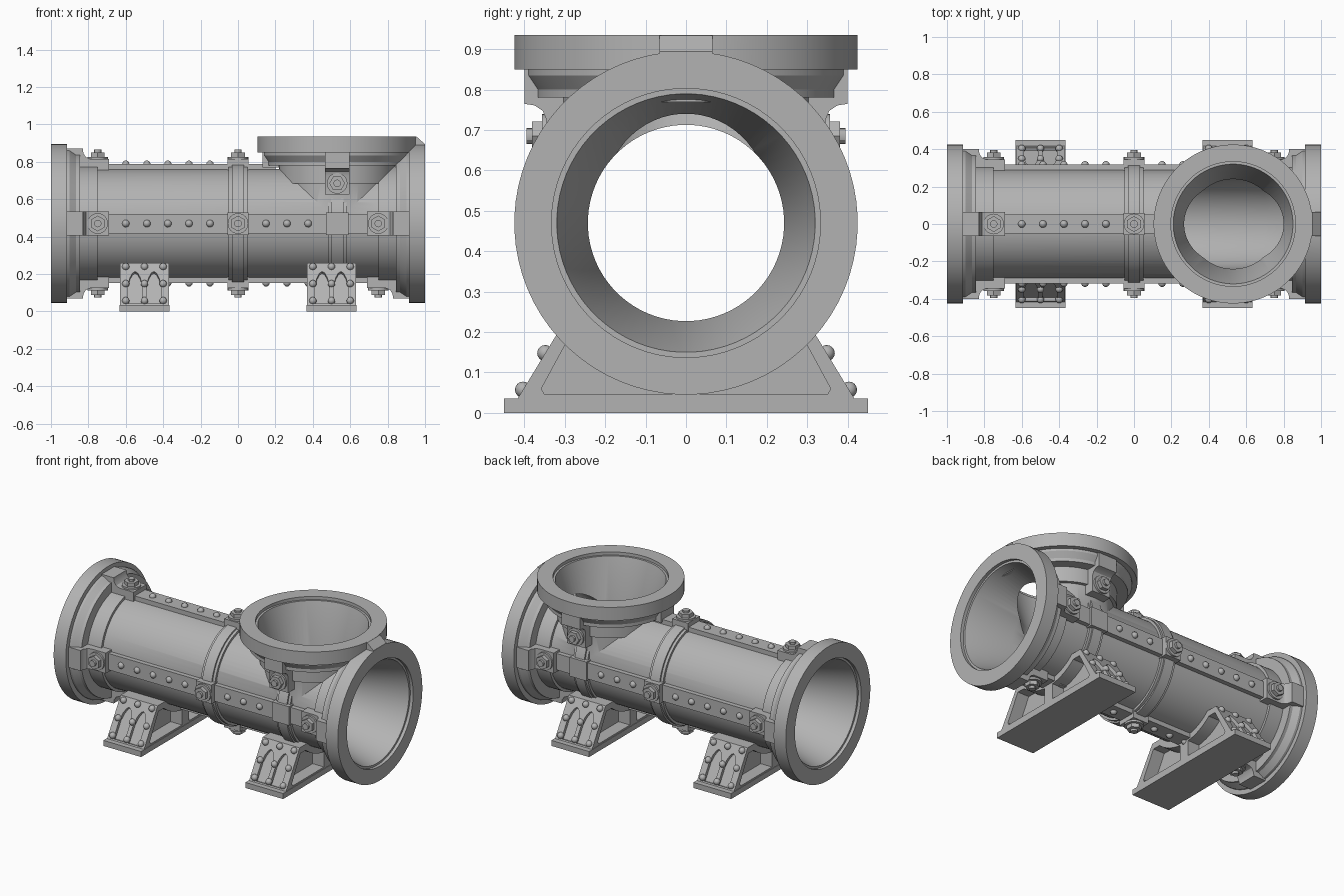
import bpy, bmesh, math
from mathutils import Matrix, Vector

cube = bpy.data.objects.get("Cube")
if cube:
    bpy.data.objects.remove(cube)

metal = bpy.data.materials.new("cast_grey")
metal.use_nodes = True
GREY = (0.45, 0.45, 0.45, 1)
metal.diffuse_color = GREY
metal.node_tree.nodes["Principled BSDF"].inputs["Base Color"].default_value = GREY

X, Y, Z = Vector((1, 0, 0)), Vector((0, 1, 0)), Vector((0, 0, 1))
AXIS = Vector((0, 0, 0.47))
TEE = Vector((0.53, 0, 0))
SIDES = {"front": -Y, "back": Y, "top": Z, "bottom": -Z}


def frame(origin, along, out):
    """Local x follows 'along' and local z follows 'out'."""
    rows = Matrix((along, out.cross(along), out)).transposed()
    return Matrix.Translation(origin) @ rows.to_4x4()


def finish(bm, name):
    bmesh.ops.recalc_face_normals(bm, faces=bm.faces)
    mesh = bpy.data.meshes.new(name)
    bm.to_mesh(mesh)
    bm.free()
    mesh.materials.append(metal)
    ob = bpy.data.objects.new(name, mesh)
    bpy.context.collection.objects.link(ob)
    return ob


def activate(ob):
    bpy.ops.object.select_all(action="DESELECT")
    ob.select_set(True)
    bpy.context.view_layer.objects.active = ob


def boolean(ob, other, operation):
    mod = ob.modifiers.new(operation, "BOOLEAN")
    mod.operation, mod.object, mod.solver = operation, other, "EXACT"
    activate(ob)
    bpy.ops.object.modifier_apply(modifier=mod.name)
    bpy.data.objects.remove(other)


def revolve(bm, profile, matrix, steps=72):
    """Solid of revolution round local x from (x, radius) pairs."""
    rings = []
    for x, r in profile:
        turn = [math.tau * (i + 0.5) / steps for i in range(steps)]
        rings.append([bm.verts.new(matrix @ Vector((x, r * math.cos(t), r * math.sin(t)))) for t in turn])
    for a, b in zip(rings, rings[1:]):
        for i in range(steps):
            j = (i + 1) % steps
            bm.faces.new((a[i], a[j], b[j], b[i]))
    bm.faces.new(rings[0])
    bm.faces.new(rings[-1])


def prism(bm, points, half, matrix):
    """Outline in local x and z, extruded both ways along local y."""
    a, b = [[bm.verts.new(matrix @ Vector((x, s * half, z))) for x, z in points] for s in (-1, 1)]
    bm.faces.new(a)
    bm.faces.new(b)
    for i in range(len(a)):
        j = (i + 1) % len(a)
        bm.faces.new((a[i], a[j], b[j], b[i]))


def box(x0, x1, z0, z1):
    return [(x0, z0), (x1, z0), (x1, z1), (x0, z1)]


def arc(radius, start, end, steps):
    angles = [math.radians(start + (end - start) * i / steps) for i in range(steps + 1)]
    return [(radius * math.cos(t), AXIS.z + radius * math.sin(t)) for t in angles]


def bolt(bm, matrix):
    for r, z0, z1, n in ((0.055, -0.005, 0.012, 24), (0.042, 0.01, 0.036, 6), (0.02, 0.03, 0.05, 12)):
        place = matrix @ Matrix.Translation((0, 0, (z0 + z1) / 2))
        bmesh.ops.create_cone(bm, cap_ends=True, segments=n, radius1=r, radius2=r, depth=z1 - z0, matrix=place)


def rivet(bm, point):
    bmesh.ops.create_uvsphere(bm, u_segments=14, v_segments=8, radius=0.02, matrix=Matrix.Translation(point))


# Stepped flange and bore, measured inward from the pipe's open end
FLANGE = [(0, 0.425), (0.085, 0.425), (0.085, 0.395), (0.1, 0.395), (0.135, 0.372),
          (0.155, 0.372), (0.155, 0.31), (0.25, 0.31), (0.25, 0.293)]
BORE = [(-0.02, 0.333), (0.02, 0.333), (0.02, 0.32), (0.3, 0.243)]
LEFT_END = frame(AXIS - X, X, Z)
TEE_END = frame(TEE + Z * 0.935, -Z, X)


def both_ends(half):
    return half + [(2 - x, r) for x, r in reversed(half)]


def solid(profile, matrix, name):
    bm = bmesh.new()
    revolve(bm, profile, matrix)
    return finish(bm, name)


# Pipe body with its upward branch, then hollowed
body = solid(both_ends(FLANGE), LEFT_END, "pipe_body")
boolean(body, solid(FLANGE[:-1] + [(0.25, 0.29), (0.465, 0.29)], TEE_END, "branch"), "UNION")
boolean(body, solid(both_ends(BORE), LEFT_END, "main_bore"), "DIFFERENCE")
boolean(body, solid(BORE[:-1] + [(0.3, 0.24), (0.465, 0.24)], TEE_END, "branch_bore"), "DIFFERENCE")

# Bolted lugs behind each flange
LUG = [(0.08, 0.31), (0.08, 0.4), (0.17, 0.4), (0.174, 0.375), (0.187, 0.355),
       (0.21, 0.345), (0.31, 0.345), (0.31, 0.275)]
lugs, bolts = bmesh.new(), bmesh.new()
ends = [(AXIS - X, X, out) for out in SIDES.values()]
ends += [(AXIS + X, -X, SIDES[s]) for s in ("front", "back", "bottom")]
ends += [(TEE + Z * 0.935, -Z, SIDES[s]) for s in ("front", "back")]
for origin, along, out in ends:
    place = frame(origin, along, out)
    prism(lugs, LUG, 0.065, place)
    bolt(bolts, place @ Matrix.Translation((0.25, 0, 0.345)))
for out in (X, -X):
    prism(lugs, box(0.08, 0.165, 0.31, 0.4), 0.065, frame(TEE + Z * 0.935, -Z, out))

# Middle band blocks with bolts
for out in SIDES.values():
    place = frame(AXIS, X, out)
    prism(lugs, box(-0.055, 0.055, 0.28, 0.345), 0.06, place)
    bolt(bolts, place @ Matrix.Translation((0, 0, 0.345)))
for out in (-Y, Y, -Z):
    prism(lugs, box(0.47, 0.59, 0.28, 0.33), 0.06, frame(AXIS, X, out))
finish(lugs, "bolt_lugs")
finish(bolts, "bolts")

# Wedge joining the branch flange to the end flange
wedge = bmesh.new()
prism(wedge, [(0.9, 0.83), (0.9, 0.934), (0.955, 0.934), (0.999, 0.895), (0.999, 0.83)], 0.065, Matrix())
finish(wedge, "flange_wedge")

# Riveted rails along the pipe
rails, rivets = bmesh.new(), bmesh.new()
for side, out in SIDES.items():
    prism(rails, box(-0.7, 0.2 if side == "top" else 0.7, 0.28, 0.317), 0.052, frame(AXIS, X, out))
    for x in (-0.6, -0.487, -0.375, -0.262, -0.15, 0.15, 0.262, 0.375):
        if side != "top" or x < 0.2:
            rivet(rivets, AXIS + X * x + out * 0.317)
finish(rails, "side_rails")

# Raised bands round the pipe: a full one and one open below the branch
bands = bmesh.new()
to_yz = Matrix.Rotation(math.pi / 2, 4, "Z")
for x, start, end in ((0, 0, 180), (0, 180, 360), (TEE.x, -205, 25)):
    for half, r in ((0.05, 0.308), (0.033, 0.318)):
        ring = arc(r, start, end, 36) + arc(0.275, end, start, 36)
        prism(bands, ring, half, Matrix.Translation((x, 0, 0)) @ to_yz)
finish(bands, "pipe_bands")

# Saddle legs
SADDLE = [(-0.42, 0.03), (-0.28, 0.26)] + arc(0.28, 228.6, 311.4, 24) + [(0.28, 0.26), (0.42, 0.03)]
POCKET = [(0.035, 0.045), (0.35, 0.045), (0.358, 0.06), (0.27, 0.222)] + arc(0.33, 311, 276, 12)
ARCH = [(-0.038, 0.015), (0.038, 0.015), (0.038, 0.13), (0.028, 0.175), (0.014, 0.205),
        (0, 0.215), (-0.014, 0.205), (-0.028, 0.175), (-0.038, 0.13)]
for side, x0 in (("right", -0.5), ("left", 0.5)):
    bm, cut = bmesh.new(), bmesh.new()
    place = Matrix.Translation((x0, 0, 0)) @ to_yz
    prism(bm, SADDLE, 0.13, place)
    for s in (-1, 1):
        for depth in (-0.11, 0.11):
            prism(cut, [(s * y, z) for y, z in POCKET], 0.06, place @ Matrix.Translation((0, depth, 0)))
        up = Vector((0, -s * 0.14, 0.23)).normalized()
        foot = Vector((x0, s * 0.42, 0.03))
        for dx in (-0.05, 0.05):
            prism(cut, ARCH, 0.02, frame(foot + X * dx, X, up))
        for dx in (-0.1, 0, 0.1):
            for climb in (0.032, 0.138, 0.245):
                rivet(rivets, foot + X * dx + up * climb)
    leg = finish(bm, side + "_saddle")
    boolean(leg, finish(cut, "saddle_pockets"), "DIFFERENCE")
    base = bmesh.new()
    prism(base, box(-0.45, 0.45, 0, 0.035), 0.133, place)
    finish(base, side + "_base_plate")
finish(rivets, "rivets")

# Smooth the round surfaces and keep the edges crisp
for ob in [o for o in bpy.context.scene.objects if o.type == "MESH" and metal.name in o.data.materials]:
    activate(ob)
    bpy.ops.object.shade_smooth_by_angle(angle=math.radians(30))
